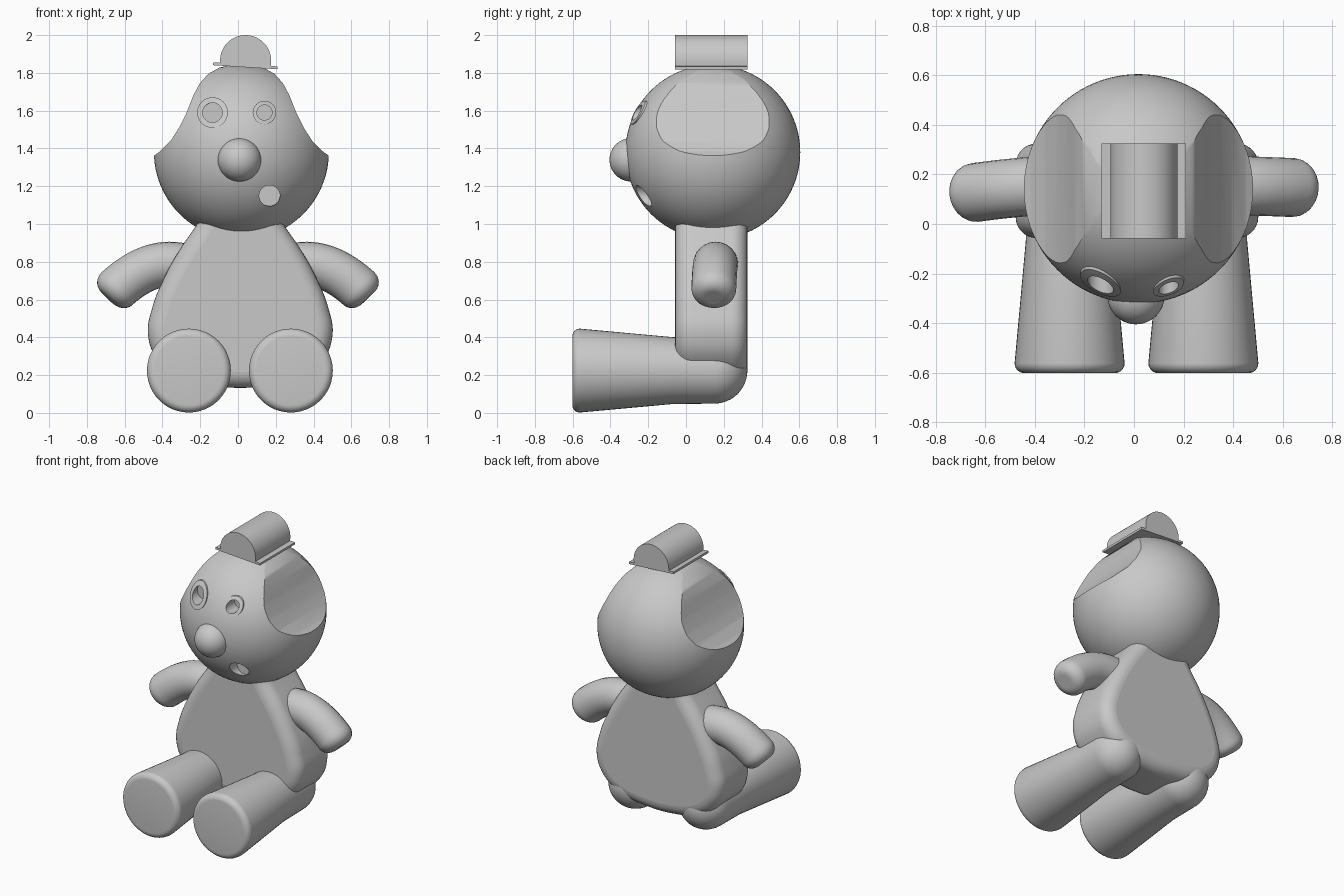
import bpy, bmesh, math
from mathutils import Matrix, Vector

if "Cube" in bpy.data.objects:
    bpy.data.objects.remove(bpy.data.objects["Cube"])

grey = bpy.data.materials.new("plain_grey")
grey.use_nodes = True
grey.diffuse_color = (0.58, 0.58, 0.58, 1)
grey.node_tree.nodes["Principled BSDF"].inputs["Base Color"].default_value = grey.diffuse_color


def add(name, data):
    ob = bpy.data.objects.new(name, data)
    bpy.context.collection.objects.link(ob)
    data.materials.append(grey)
    return ob


def finish(ob, angle=35):
    """Turn curves and modifiers into a mesh, then shade it."""
    bpy.ops.object.select_all(action='DESELECT')
    ob.select_set(True)
    bpy.context.view_layer.objects.active = ob
    bpy.ops.object.convert(target='MESH')
    bpy.ops.object.shade_smooth_by_angle(angle=math.radians(angle))


def from_bmesh(name, bm):
    bmesh.ops.recalc_face_normals(bm, faces=bm.faces)
    me = bpy.data.meshes.new(name)
    bm.to_mesh(me)
    bm.free()
    return add(name, me)


def sphere(name, centre, radius, segments=64):
    bm = bmesh.new()
    bmesh.ops.create_uvsphere(bm, u_segments=segments, v_segments=segments // 2, radius=radius,
                              matrix=Matrix.Translation(centre))
    return from_bmesh(name, bm)


def extrude_y(name, outline, y0, y1):
    """Prism with an x-z outline running from y0 to y1."""
    bm = bmesh.new()
    face = bm.faces.new([bm.verts.new((x, y0, z)) for x, z in outline])
    new = bmesh.ops.extrude_face_region(bm, geom=[face])["geom"]
    verts = [v for v in new if isinstance(v, bmesh.types.BMVert)]
    bmesh.ops.translate(bm, verts=verts, vec=(0, y1 - y0, 0))
    return from_bmesh(name, bm)


def circle(x, z, r, n=40):
    return [(x + r * math.cos(math.tau * i / n), z + r * math.sin(math.tau * i / n)) for i in range(n)]


def boolean(ob, other, operation):
    mod = ob.modifiers.new(operation.lower(), 'BOOLEAN')
    mod.operation, mod.solver, mod.object = operation, 'EXACT', other
    other.hide_render = True


def lathe_y(name, x, z, profile, n=48):
    """Turn (radius, y) points about an axis along y."""
    bm = bmesh.new()
    verts = [bm.verts.new((x + r, y, z)) for r, y in profile]
    edges = [bm.edges.new(pair) for pair in zip(verts, verts[1:])]
    bmesh.ops.spin(bm, geom=verts + edges, cent=(x, 0, z), axis=(0, 1, 0),
                   angle=math.tau, steps=n)
    bmesh.ops.remove_doubles(bm, verts=bm.verts, dist=0.0005)
    return from_bmesh(name, bm)


# Head: ball trimmed by a bell-shaped outline
HEAD = Vector((0.018, 0.142, 1.38))
R = 0.463
half = [(0.6, 0.8), (0.52, 1.345), (0.465, 1.36), (0.43, 1.385), (0.375, 1.44), (0.33, 1.51),
        (0.29, 1.59), (0.255, 1.68), (0.22, 1.745), (0.175, 1.795), (0.11, 1.832), (0.05, 1.86)]
bell = [(HEAD.x + x, z) for x, z in half] + [(HEAD.x - x, z) for x, z in reversed(half)]
head = sphere("head", HEAD, R, 96)
helpers = [extrude_y("bell_cutter", bell, -0.6, 0.9)]
boolean(head, helpers[0], 'INTERSECT')

# Eye rims stand proud of the head; eyes and mouth are round holes
for side, x, rim, hole in (("right", -0.135, 0.081, 0.052), ("left", 0.14, 0.062, 0.04)):
    ring = extrude_y(side + "_eye_rim", circle(x, 1.59, rim), -0.5, -0.1)
    shell = sphere(side + "_rim_shell", HEAD, R + 0.008, 96)
    boolean(ring, shell, 'INTERSECT')
    finish(ring)
    boolean(head, ring, 'UNION')
    cutter = extrude_y(side + "_eye_cutter", circle(x, 1.59, hole), -0.5, -0.18)
    boolean(head, cutter, 'DIFFERENCE')
    helpers += [ring, shell, cutter]
mouth = extrude_y("mouth_cutter", circle(0.167, 1.15, 0.055), -0.5, -0.17)
boolean(head, mouth, 'DIFFERENCE')
helpers.append(mouth)
finish(head, 30)
for ob in helpers:
    bpy.data.objects.remove(ob)

finish(sphere("nose", (0.008, -0.29, 1.34), 0.115, 48))

# Hat: half-round crown on a thin tilted brim
tilt = Matrix.Rotation(math.radians(3.6), 4, 'Y')
centre = Vector((0.039, 0, 1.847))
crown = [(0.135 * math.cos(math.pi * i / 32), 0.018 + 0.135 * math.sin(math.pi * i / 32))
         for i in range(33)]
hat = [(0.135, -0.004)] + crown + [(-0.135, -0.004)]
brim = [(-0.17, -0.017), (0.172, -0.017), (0.172, -0.002), (-0.17, -0.002)]
for name, outline in (("hat_crown", hat), ("hat_brim", brim)):
    points = [centre + tilt @ Vector((x, 0, z)) for x, z in outline]
    finish(extrude_y(name, [(p.x, p.z) for p in points], -0.058, 0.325))

# Body: pear outline, thick and softly rounded at the rims
side = [(0.12, 0.14), (0.3, 0.18), (0.43, 0.27), (0.488, 0.41), (0.465, 0.56),
        (0.405, 0.71), (0.325, 0.857), (0.235, 0.99), (0.18, 1.08)]
pear = side + [(-x, z) for x, z in reversed(side)]
cu = bpy.data.curves.new("body", 'CURVE')
cu.dimensions, cu.fill_mode = '2D', 'BOTH'
cu.resolution_u = 8
round_over = 0.085
cu.extrude, cu.bevel_depth, cu.offset = 0.191 - round_over, round_over, -round_over
cu.bevel_resolution = 6
spline = cu.splines.new('BEZIER')
spline.bezier_points.add(len(pear) - 1)
for point, (x, z) in zip(spline.bezier_points, pear):
    point.co = (x, z, 0)
    point.handle_left_type = point.handle_right_type = 'AUTO'
spline.use_cyclic_u = True
body = add("body", cu)
body.rotation_euler.x = math.pi / 2
body.location = (0.012, 0.134, 0)
finish(body, 40)

# Legs: tapered barrels with a soft front rim and a domed back
edge = 0.04
leg = [(0, -0.602)]
leg += [(0.222 - edge + edge * math.sin(a), -0.602 + edge - edge * math.cos(a))
        for a in (math.pi / 2 * i / 6 for i in range(7))]
leg += [(0.177, -0.07)]
leg += [(0.175 * math.cos(a), 0.15 + 0.175 * math.sin(a))
        for a in (math.pi / 2 * i / 12 for i in range(13))]
for name, x in (("right_leg", -0.26), ("left_leg", 0.28)):
    finish(lathe_y(name, x, 0.224, leg))

# Arms: bent tubes with rounded ends
thick, soft, steps = 0.119, 0.07, 28
for name, s, hand_y in (("right_arm", -1, 0.12), ("left_arm", 1, 0.145)):
    a, b, c = (Vector(p) for p in ((s * 0.25, 0.16, 0.765), (s * 0.46, 0.155, 0.85),
                                   (s * 0.69, hand_y, 0.61)))
    cu = bpy.data.curves.new(name, 'CURVE')
    cu.dimensions = '3D'
    cu.bevel_depth, cu.bevel_resolution, cu.use_fill_caps = thick, 10, True
    spline = cu.splines.new('POLY')
    spline.points.add(steps)
    for i, point in enumerate(spline.points):
        t = 1 - (1 - i / steps) ** 2
        p = a * (1 - t) ** 2 + b * 2 * t * (1 - t) + c * t * t
        gap = max(0, soft - (c - p).length)
        point.co = (*p, 1)
        point.radius = (thick - soft + math.sqrt(max(0, soft * soft - gap * gap))) / thick
    finish(add(name, cu), 50)
